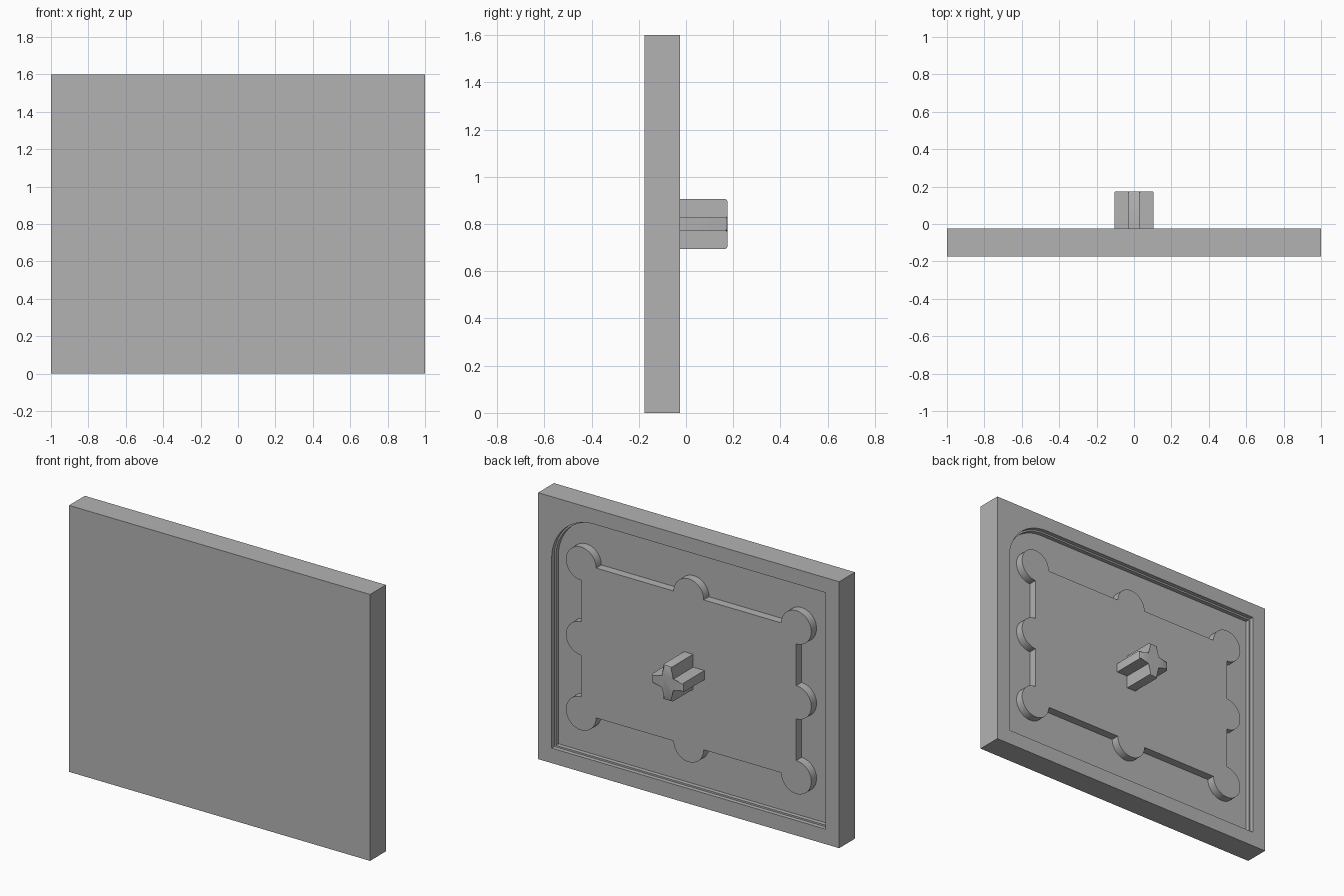
import bpy
import bmesh
from math import sin, cos, radians
from mathutils import Vector

cube = bpy.data.objects.get("Cube")
if cube:
    bpy.data.objects.remove(cube)

MID_Z = 0.8
FRONT, BACK, TIP = -0.175, -0.025, 0.175
SHELF, FLOOR = BACK - 0.025, BACK - 0.05

grey = bpy.data.materials.new("plain_grey")
grey.use_nodes = True
colour = (0.45, 0.45, 0.45, 1)
grey.diffuse_color = colour
grey.node_tree.nodes["Principled BSDF"].inputs["Base Color"].default_value = colour


def arc(cx, cz, r, start, sweep, steps):
    """Points on an arc, angles in degrees from +x towards +z."""
    angles = [radians(start + sweep * i / steps) for i in range(steps + 1)]
    return [(cx + r * cos(a), cz + r * sin(a)) for a in angles]


def skin(name, rings, bevel_end=0):
    """Join equal-length outlines, each (points, y), into one capped solid."""
    bm = bmesh.new()
    loops = [[bm.verts.new((x, y, z + MID_Z)) for x, z in pts] for pts, y in rings]
    for a, b in zip(loops, loops[1:]):
        for i in range(len(a)):
            j = (i + 1) % len(a)
            bm.faces.new((a[i], a[j], b[j], b[i]))
    bm.faces.new(loops[0])
    end = bm.faces.new(loops[-1])
    if bevel_end:
        bmesh.ops.bevel(bm, geom=list(end.edges), offset=bevel_end,
                        segments=2, profile=0.5, affect='EDGES')
    bmesh.ops.remove_doubles(bm, verts=bm.verts, dist=1e-5)
    bmesh.ops.recalc_face_normals(bm, faces=bm.faces)
    mesh = bpy.data.meshes.new(name)
    bm.to_mesh(mesh)
    bm.free()
    mesh.materials.append(grey)
    obj = bpy.data.objects.new(name, mesh)
    bpy.context.collection.objects.link(obj)
    bpy.ops.object.select_all(action='DESELECT')
    obj.select_set(True)
    bpy.context.view_layer.objects.active = obj
    bpy.ops.object.shade_smooth_by_angle(angle=radians(30))
    return obj


def tray_outline(hx, hz, r):
    """Rectangle with only its upper left corner rounded."""
    return [(-hx, hz), (-hx, -hz), (hx, -hz)] + arc(hx - r, hz - r, r, 0, 90, 24)


# Panel: outer box, with a stepped recess in its back
outer = tray_outline(1, 0.8, 0)
lip = tray_outline(0.91, 0.71, 0.28)
inner = tray_outline(0.90, 0.70, 0.27)
skin("panel", [(outer, FRONT), (outer, BACK), (lip, BACK),
               (lip, SHELF), (inner, SHELF), (inner, FLOOR)])

# Raised plate: rectangle with round lobes at its corners and side middles
PX, PZ, LOBE = 0.715, 0.45, 0.1
lobes = []
for side, (cx, cz) in enumerate([(1, 1), (-1, 1), (-1, -1), (1, -1)]):
    turn = 90 * side
    lobes += arc(cx * PX, cz * PZ, LOBE, turn - 90, 270, 36)
    mx, mz = [(0, PZ), (-PX, 0), (0, -PZ), (PX, 0)][side]
    lobes += arc(mx, mz, LOBE, turn, 180, 24)
skin("raised_plate", [(lobes, FLOOR - 0.01), (lobes, BACK)])

# Cross-shaped post in the middle of the back
ARM, HX, HZ = 0.105, 0.03, 0.0275
cross = []
for sx, sz in [(1, 1), (-1, 1), (-1, -1), (1, -1)]:
    quarter = [(ARM * sx, HZ * sz), (HX * sx, HZ * sz), (HX * sx, ARM * sz)]
    cross += quarter if sx * sz > 0 else quarter[::-1]
skin("cross_post", [(cross, BACK - 0.01), (cross, TIP)], bevel_end=0.008)
